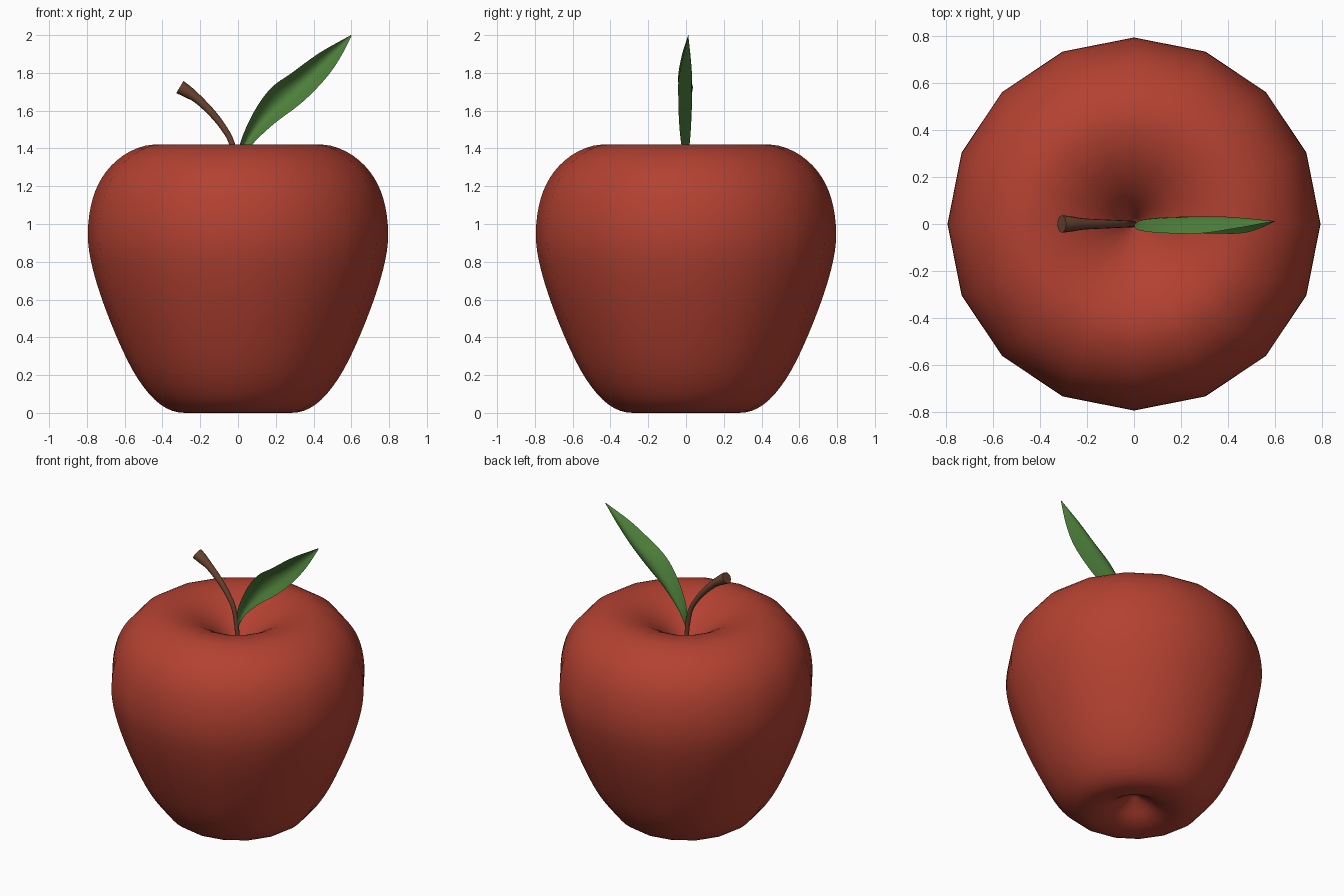
import bpy, math
from mathutils import Vector

if "Cube" in bpy.data.objects:
    bpy.data.objects.remove(bpy.data.objects["Cube"])


def material(name, rgb):
    m = bpy.data.materials.new(name)
    m.diffuse_color = (*rgb, 1)
    m.use_nodes = True
    m.node_tree.nodes["Principled BSDF"].inputs["Base Color"].default_value = m.diffuse_color
    return m


def spline(pts, n):
    """Catmull-Rom interpolation through tuples of any length."""
    p = [Vector(q) for q in pts]
    p = [p[0] * 2 - p[1]] + p + [p[-1] * 2 - p[-2]]
    out = []
    for i in range(1, len(p) - 2):
        a, b, c, d = p[i - 1:i + 3]
        for k in range(n):
            t = k / n
            out.append(0.5 * (2 * b + (c - a) * t + (2 * a - 5 * b + 4 * c - d) * t * t
                              + (3 * b - a - 3 * c + d) * t ** 3))
    return out + [p[-2]]


def make(name, verts, faces, mat):
    me = bpy.data.meshes.new(name)
    me.from_pydata([tuple(v) for v in verts], [], faces)
    me.validate()
    me.materials.append(mat)
    ob = bpy.data.objects.new(name, me)
    bpy.context.collection.objects.link(ob)
    bpy.context.view_layer.objects.active = ob
    ob.select_set(True)
    bpy.ops.object.shade_smooth_by_angle(angle=math.radians(50))
    ob.select_set(False)
    return ob


def skin(rows, cols):
    """Quads joining closed rings of equal size."""
    return [(r * cols + c, r * cols + (c + 1) % cols,
             (r + 1) * cols + (c + 1) % cols, (r + 1) * cols + c)
            for r in range(rows - 1) for c in range(cols)]


red = material("apple red", (0.45, 0.053, 0.031))
brown = material("stem brown", (0.15, 0.058, 0.03))
green = material("leaf green", (0.075, 0.215, 0.043))

# Apple body: 16-sided revolved profile with dimples at both ends
profile = [(0, 0.13), (0.08, 0.085), (0.17, 0.025), (0.28, 0.0), (0.38, 0.025),
           (0.47, 0.1), (0.56, 0.23), (0.65, 0.42), (0.73, 0.63), (0.78, 0.81),
           (0.795, 0.95), (0.78, 1.09), (0.74, 1.21), (0.67, 1.31), (0.57, 1.385),
           (0.45, 1.42), (0.31, 1.395), (0.18, 1.32), (0.08, 1.22), (0, 1.1)]
N = 16
rings = spline(profile, 3)[1:-1]
verts = [(r * math.cos(math.tau * k / N), r * math.sin(math.tau * k / N), z)
         for r, z in rings for k in range(N)]
faces = skin(len(rings), N)
last = len(verts) - N
verts += [(0, 0, profile[0][1]), (0, 0, profile[-1][1])]
for k in range(N):
    j = (k + 1) % N
    faces += [(j, k, last + N), (last + k, last + j, last + N + 1)]
make("apple_body", verts, faces, red)

# Stem: curved tapering tube (x, z, radius) with a flared end
path = spline([(0, 1.08, 0.014), (-0.005, 1.26, 0.014), (-0.03, 1.42, 0.015),
               (-0.077, 1.51, 0.017), (-0.14, 1.59, 0.02), (-0.215, 1.663, 0.024),
               (-0.27, 1.702, 0.033), (-0.308, 1.725, 0.037)], 3)
S = 12
verts = []
for i, (x, z, r) in enumerate(path):
    a, b = path[max(i - 1, 0)], path[min(i + 1, len(path) - 1)]
    t = Vector((b[0] - a[0], 0, b[1] - a[1])).normalized()
    side = Vector((0, 1, 0))
    up = t.cross(side)
    for k in range(S):
        g = math.tau * k / S
        verts.append(Vector((x, 0, z)) + r * (math.cos(g) * up + math.sin(g) * side))
faces = skin(len(path), S)
faces += [tuple(reversed(range(S))), tuple(range(len(verts) - S, len(verts)))]
make("stem", verts, faces, brown)

# Leaf: cupped sheet between upper and lower edges (ux, uz, lx, lz, cup, shift)
edges = spline([(0, 1.31, 0.003, 1.31, 0, 0), (0.012, 1.43, 0.07, 1.415, 0.6, 0),
                (0.085, 1.595, 0.19, 1.53, 0.9, 0), (0.175, 1.72, 0.335, 1.64, 1, 0),
                (0.285, 1.80, 0.455, 1.76, 1, 0), (0.43, 1.905, 0.535, 1.87, 0.6, 0.005),
                (0.598, 2.0, 0.602, 1.997, 0, 0.012)], 4)
W = 9
verts = []
for ux, uz, lx, lz, cup, shift in edges:
    for k in range(W):
        s = k / (W - 1)
        v = 2 * s - 1
        verts.append((ux + (lx - ux) * s, shift + cup * (0.032 - 0.072 * v * v),
                      uz + (lz - uz) * s))
faces = [(r * W + c, r * W + c + 1, (r + 1) * W + c + 1, (r + 1) * W + c)
         for r in range(len(edges) - 1) for c in range(W - 1)]
make("leaf", verts, faces, green)
